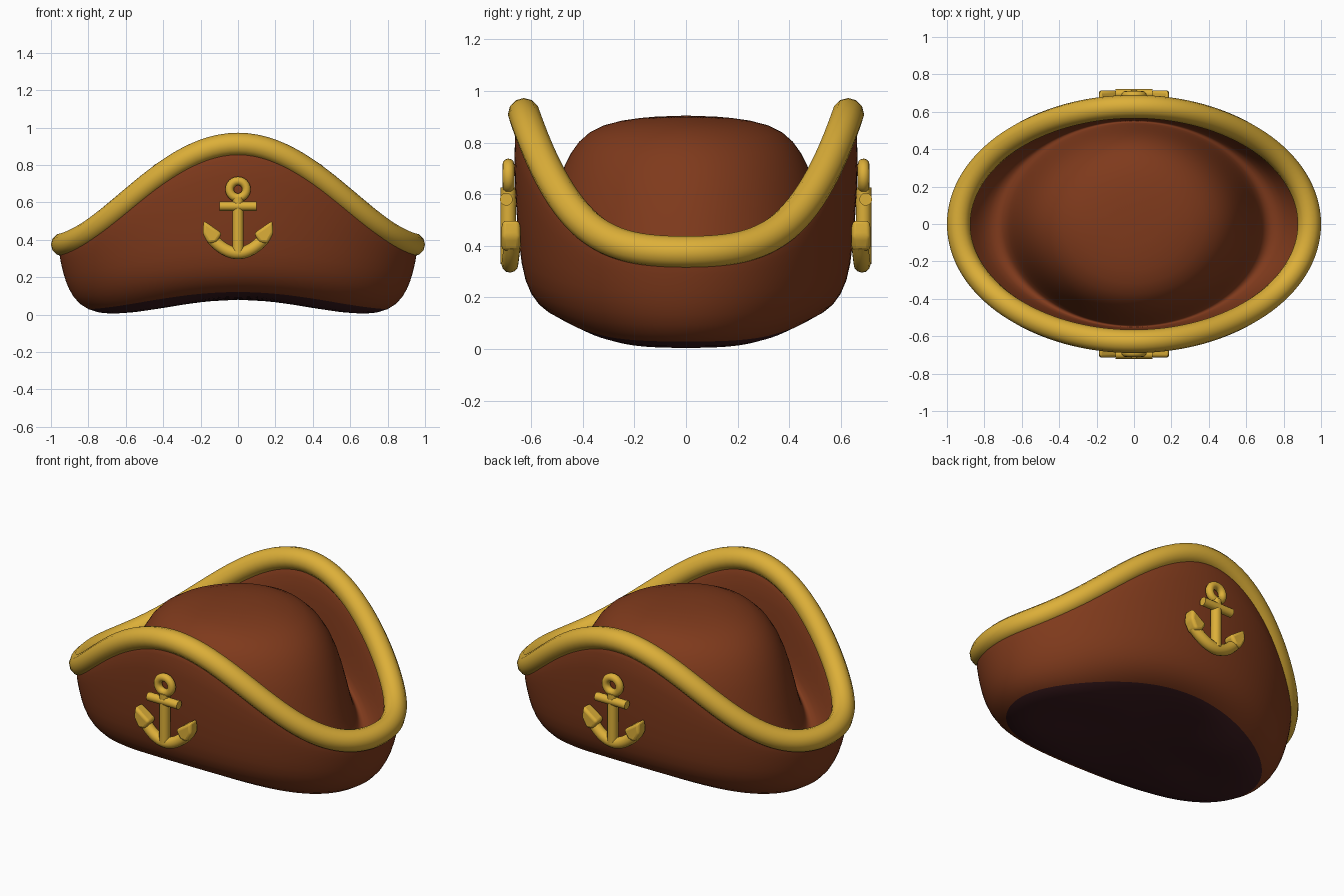
import bpy, bmesh, math

cube = bpy.data.objects.get("Cube")
if cube:
    bpy.data.objects.remove(cube)


def material(name, rgb):
    m = bpy.data.materials.new(name)
    m.use_nodes = True
    m.diffuse_color = (*rgb, 1)
    m.node_tree.nodes["Principled BSDF"].inputs["Base Color"].default_value = (*rgb, 1)
    return m


LEATHER = material("brown leather", (0.212, 0.042, 0.0115))
GOLD = material("gold trim", (0.72, 0.43, 0.04))
LINING = material("dark lining", (0.042, 0.0105, 0.013))


def add_object(name, bm, mats):
    bmesh.ops.recalc_face_normals(bm, faces=bm.faces)
    mesh = bpy.data.meshes.new(name)
    bm.to_mesh(mesh)
    bm.free()
    for m in mats:
        mesh.materials.append(m)
    obj = bpy.data.objects.new(name, mesh)
    bpy.context.collection.objects.link(obj)
    return obj


def rise(t):
    """Blend from the low sides (0) to the tall front and back (1)."""
    s = math.sin(t) ** 2
    return s * (0.2 + 0.9 * s - 0.1 * s * s)


def smooth(obj):
    bpy.ops.object.select_all(action="DESELECT")
    obj.select_set(True)
    bpy.context.view_layer.objects.active = obj
    if obj.type == "CURVE":
        bpy.ops.object.convert(target="MESH")
    bpy.ops.object.shade_smooth_by_angle(angle=math.radians(50))


def tube(name, points, radius, cyclic=False):
    curve = bpy.data.curves.new(name, "CURVE")
    curve.dimensions = "3D"
    curve.bevel_depth = radius
    curve.bevel_resolution = 4
    curve.use_fill_caps = True
    spline = curve.splines.new("POLY")
    spline.points.add(len(points) - 1)
    for p, co in zip(spline.points, points):
        p.co = (*co, 1)
    spline.use_cyclic_u = cyclic
    curve.materials.append(GOLD)
    obj = bpy.data.objects.new(name, curve)
    bpy.context.collection.objects.link(obj)
    smooth(obj)


# Hat body: one skin from the underside, up the brim, into the valley, over the crown.
# Each ring: side x, side z, front y, front z
RINGS = [
    (0.25, 0.068, 0.17, 0.082), (0.5, 0.022, 0.32, 0.09), (0.68, -0.004, 0.42, 0.098),
    (0.81, 0.022, 0.49, 0.116), (0.885, 0.09, 0.575, 0.165), (0.925, 0.18, 0.628, 0.26),
    (0.945, 0.26, 0.648, 0.4), (0.957, 0.32, 0.665, 0.62), (0.957, 0.35, 0.67, 0.86),
    (0.94, 0.385, 0.63, 0.925), (0.9, 0.35, 0.585, 0.84), (0.85, 0.26, 0.57, 0.64),
    (0.78, 0.19, 0.56, 0.48), (0.71, 0.18, 0.55, 0.44), (0.67, 0.25, 0.535, 0.49),
    (0.63, 0.42, 0.505, 0.61), (0.58, 0.6, 0.475, 0.71), (0.51, 0.75, 0.42, 0.81),
    (0.39, 0.855, 0.33, 0.873), (0.2, 0.897, 0.17, 0.899),
]
LINING_RINGS = 4
COLS = 64
bm = bmesh.new()
rings = []
for sx, sz, fy, fz in RINGS:
    ring = []
    for i in range(COLS):
        t = math.tau * i / COLS
        z = sz + (fz - sz) * rise(t)
        ring.append(bm.verts.new((sx * math.cos(t), fy * math.sin(t), z)))
    rings.append(ring)
bottom = bm.verts.new((0, 0, 0.08))
top = bm.verts.new((0, 0, 0.905))
for i in range(COLS):
    j = (i + 1) % COLS
    bm.faces.new((bottom, rings[0][j], rings[0][i])).material_index = 1
    bm.faces.new((top, rings[-1][i], rings[-1][j]))
    for k in range(len(rings) - 1):
        a, b = rings[k], rings[k + 1]
        f = bm.faces.new((a[i], a[j], b[j], b[i]))
        f.material_index = 1 if k + 1 < LINING_RINGS else 0
for f in bm.faces:
    f.smooth = True
hat = add_object("hat_body", bm, [LEATHER, LINING])
subdivision = hat.modifiers.new("smooth", "SUBSURF")
subdivision.levels = subdivision.render_levels = 1

# Rolled gold rim
N = 128
rim = []
for i in range(N):
    t = math.tau * i / N
    rim.append((0.9375 * math.cos(t), 0.6275 * math.sin(t), 0.375 + 0.535 * rise(t)))
tube("rim_trim", rim, 0.0625, True)


# Anchor emblem on the front and the back
def fluke(name, side, y):
    outline = [(0.183, 0.503), (0.085, 0.435), (0.115, 0.385), (0.16, 0.38), (0.19, 0.435)]
    bm = bmesh.new()
    face = bm.faces.new([bm.verts.new((side * x, y - 0.036, z)) for x, z in outline])
    ext = bmesh.ops.extrude_face_region(bm, geom=[face])
    moved = [v for v in ext["geom"] if isinstance(v, bmesh.types.BMVert)]
    bmesh.ops.translate(bm, verts=moved, vec=(0, 0.072, 0))
    obj = add_object(name, bm, [GOLD])
    bevel = obj.modifiers.new("rounded", "BEVEL")
    bevel.width = 0.016
    bevel.segments = 3
    smooth(obj)


for place, s in (("front", -1), ("back", 1)):
    y = s * 0.688
    ring = [(0.045 * math.cos(math.tau * i / 24), y, 0.67 + 0.045 * math.sin(math.tau * i / 24))
            for i in range(24)]
    tube(place + "_anchor_ring", ring, 0.023, True)
    tube(place + "_anchor_shank", [(0, y, 0.625), (0, y, 0.33)], 0.03)
    tube(place + "_anchor_stock", [(x, s * 0.696, 0.58) for x in (-0.1, 0.1)], 0.025)
    arms = []
    for i in range(17):
        x = -0.14 + 0.28 * i / 16
        arms.append((x, s * (0.682 - 0.5 * x * x), 0.329 + 4 * x * x))
    tube(place + "_anchor_arms", arms, 0.033)
    for label, side in (("left", 1), ("right", -1)):
        fluke(f"{place}_anchor_{label}_fluke", side, s * 0.678)
